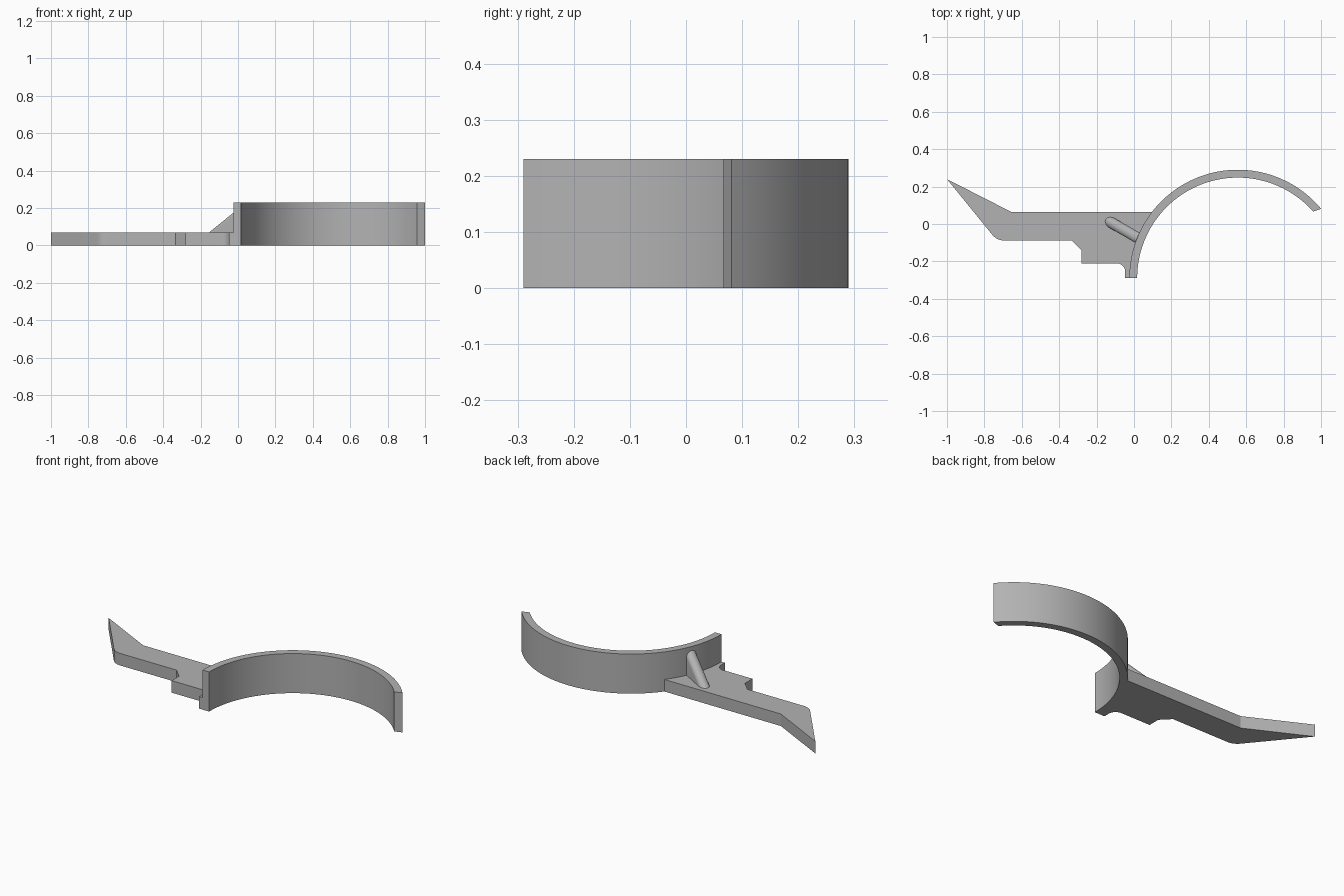
import bpy, bmesh
from math import sin, cos, radians
from mathutils import Vector

if "Cube" in bpy.data.objects:
    bpy.data.objects.remove(bpy.data.objects["Cube"])

CX, CY = 0.555, -0.29        # ring centre
R_OUT, R_IN = 0.58, 0.538    # ring radii

# Mid-grey finish shared by all parts
grey = bpy.data.materials.new("mid_grey")
grey.diffuse_color = (0.45, 0.45, 0.45, 1)
grey.use_nodes = True
grey.node_tree.nodes["Principled BSDF"].inputs["Base Color"].default_value = grey.diffuse_color


def arc(cx, cy, r, a0, a1, n):
    """Points on an arc, angles in degrees."""
    return [(cx + r * cos(radians(a0 + (a1 - a0) * i / n)),
             cy + r * sin(radians(a0 + (a1 - a0) * i / n))) for i in range(n + 1)]


def finish(name, bm):
    bmesh.ops.recalc_face_normals(bm, faces=bm.faces)
    me = bpy.data.meshes.new(name)
    bm.to_mesh(me)
    bm.free()
    me.materials.append(grey)
    ob = bpy.data.objects.new(name, me)
    bpy.context.collection.objects.link(ob)
    bpy.ops.object.select_all(action='DESELECT')
    ob.select_set(True)
    bpy.context.view_layer.objects.active = ob
    bpy.ops.object.shade_smooth_by_angle(angle=radians(25))
    return ob


def loft(name, start, end):
    """Closed solid between two matching outlines."""
    bm = bmesh.new()
    a = [bm.verts.new(p) for p in start]
    b = [bm.verts.new(p) for p in end]
    bm.faces.new(a)
    bm.faces.new(b)
    for i in range(len(a)):
        j = (i + 1) % len(a)
        bm.faces.new((a[i], a[j], b[j], b[i]))
    return finish(name, bm)


def prism(name, outline, height):
    return loft(name, [(x, y, 0) for x, y in outline],
                [(x, y, height) for x, y in outline])


# Open ring band
prism("ring_band", arc(CX, CY, R_OUT, 39.8, 180, 70) + arc(CX, CY, R_IN, 180, 41.5, 70), 0.23)

# Flat arm: pointed tip, stepped lower edge, rounded corner beside the ring
arm = [(-1.0, 0.24), (-0.655, 0.064)]
arm += arc(CX, CY, R_OUT - 0.001, 142.4, 180, 19)
arm += [(-0.047, -0.29)]
arm += arc(-0.092, -0.255, 0.045, 0, 90, 8)
arm += [(-0.28, -0.21), (-0.28, -0.142), (-0.333, -0.088)]
arm += arc(-0.695, -0.008, 0.08, 270, 220, 8)
prism("arm_plate", arm, 0.07)

# Sloped stiffening rib with a rounded ridge
along = Vector((cos(radians(-30)), sin(radians(-30)), 0))
side = Vector((-along.y, along.x, 0))
W = 0.029


def rib_section(s, ridge):
    base = Vector((-0.145, 0.021, 0)) + along * s
    pts = [base + side * t + Vector((0, 0, ridge - W + z))
           for t, z in arc(0, 0, W, 0, 180, 14)]
    for t in (-W, W):
        p = base + side * t
        p.z = 0.03
        pts.append(p)
    return pts


loft("rib", rib_section(-0.01, 0.068), rib_section(0.19, 0.208))
